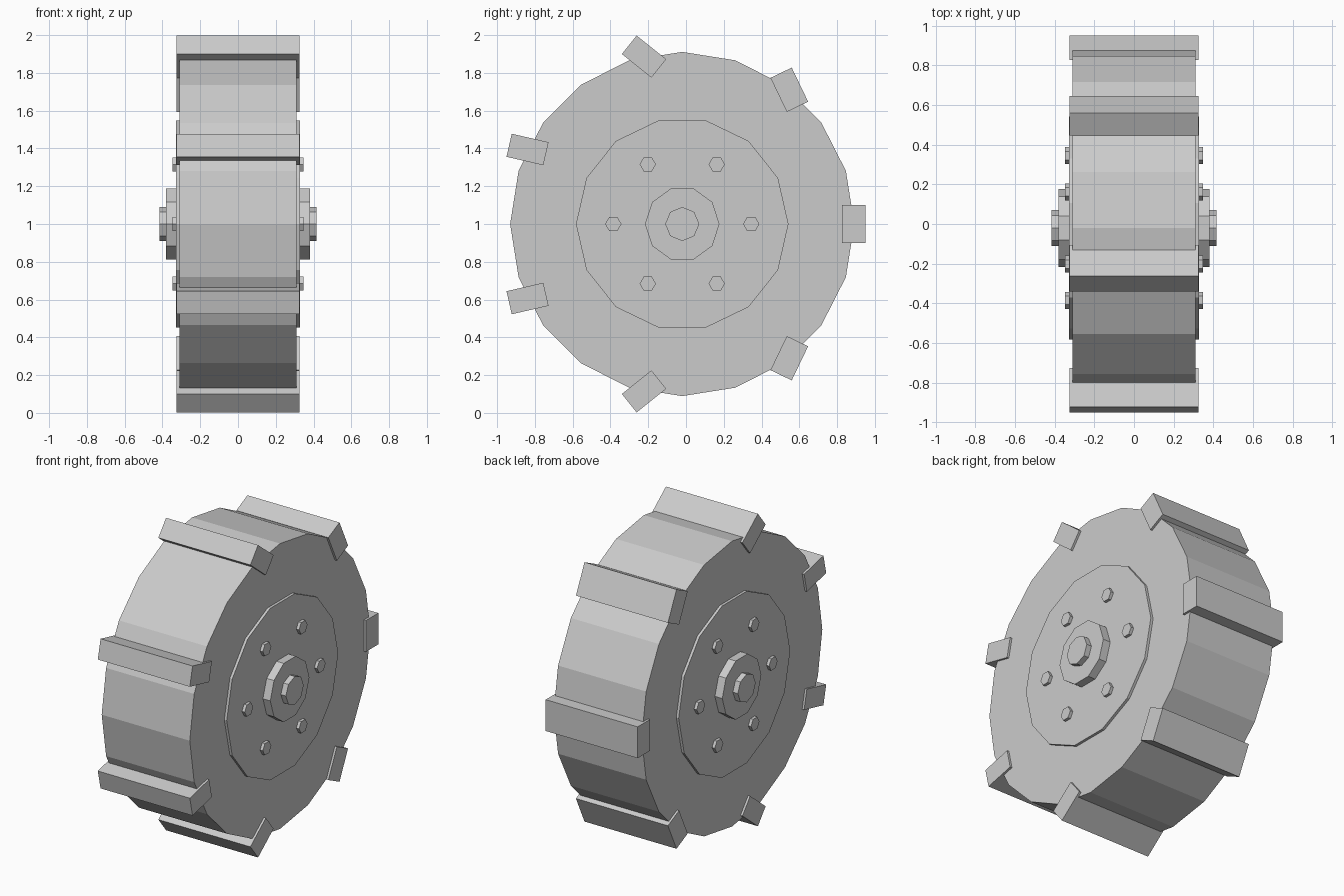
import bpy
from math import pi, cos, sin

if "Cube" in bpy.data.objects:
    bpy.data.objects.remove(bpy.data.objects["Cube"])

CY, CZ = -0.02, 1.0  # axle position


def disc(name, sides, radius, x0, x1, y=CY, z=CZ):
    """Flat-shaded cylinder along x with a vertex pointing to +y."""
    bpy.ops.mesh.primitive_cylinder_add(
        vertices=sides, radius=radius, depth=x1 - x0,
        location=((x0 + x1) / 2, y, z), rotation=(0, pi / 2, 0))
    bpy.context.object.name = name


# Main wheel body
disc("tyre", 20, 0.911, -0.311, 0.311)

# Stepped side details running along the axle
disc("side_plate", 14, 0.5625, -0.328, 0.328)
disc("hub", 10, 0.197, -0.38, 0.38)
disc("axle_cap", 8, 0.09, -0.415, 0.415)

# Ring of six hexagonal bolts on each side
for side, x0, x1 in (("left", -0.347, -0.318), ("right", 0.318, 0.347)):
    for i in range(6):
        a = i * pi / 3
        disc(f"bolt_{side}_{i + 1}", 6, 0.043, x0, x1,
             CY + 0.365 * cos(a), CZ + 0.365 * sin(a))

# Seven tread bars, each twisted by half of its position angle
for k in range(-3, 4):
    a = k * 2 * pi / 7
    bpy.ops.mesh.primitive_cube_add(
        size=1, location=(0, CY + 0.909 * cos(a), CZ + 0.909 * sin(a)),
        rotation=(a / 2, 0, 0))
    bar = bpy.context.object
    bar.name = f"tread_bar_{k + 4}"
    bar.scale = (0.65, 0.125, 0.2)
